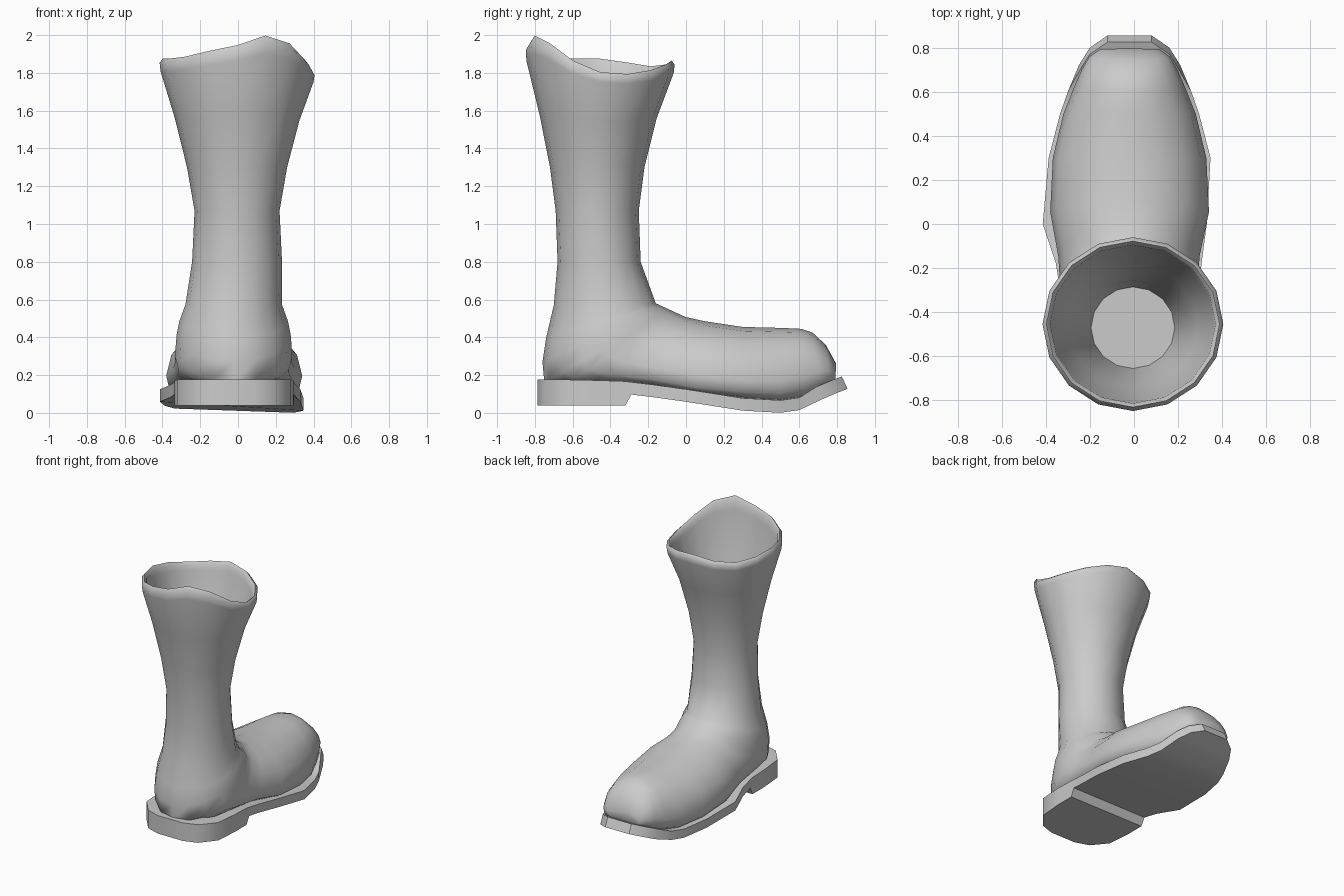
import bpy, bmesh
from math import cos, sin, pi, copysign, radians

cube = bpy.data.objects.get("Cube")
if cube:
    bpy.data.objects.remove(cube, do_unlink=True)

grey = bpy.data.materials.new("plain grey")
grey.use_nodes = True
colour = (0.6, 0.6, 0.6, 1)
grey.diffuse_color = colour
grey.node_tree.nodes["Principled BSDF"].inputs["Base Color"].default_value = colour


def loft(name, rings, smooth_angle):
    """Skin closed rings of equal length and cap both ends."""
    bm = bmesh.new()
    loops = [[bm.verts.new(point) for point in ring] for ring in rings]
    for lower, upper in zip(loops, loops[1:]):
        for i in range(len(lower)):
            j = (i + 1) % len(lower)
            bm.faces.new((lower[i], lower[j], upper[j], upper[i]))
    bm.faces.new(loops[0])
    bm.faces.new(loops[-1])
    bmesh.ops.recalc_face_normals(bm, faces=bm.faces)
    mesh = bpy.data.meshes.new(name)
    bm.to_mesh(mesh)
    bm.free()
    mesh.materials.append(grey)
    part = bpy.data.objects.new(name, mesh)
    bpy.context.collection.objects.link(part)
    bpy.ops.object.select_all(action="DESELECT")
    part.select_set(True)
    bpy.context.view_layer.objects.active = part
    bpy.ops.object.shade_smooth_by_angle(angle=radians(smooth_angle))


# Wavy rim: height around the opening, starting at the toe side
rim_heights = [1.87, 1.85, 1.82, 1.8, 1.81, 1.87, 1.96, 2,
               1.95, 1.92, 1.89, 1.88, 1.88, 1.86, 1.84, 1.85]


def section(front, back, half, centre, square=2, wave=0):
    """Ring between a front/top and a back/bottom point; square flattens its bottom."""
    ring = []
    sides = len(rim_heights)
    for i, height in enumerate(rim_heights):
        c, s = cos(2 * pi * i / sides), sin(2 * pi * i / sides)
        if c < 0:
            c = copysign(abs(c) ** (2 / square), c)
            s = copysign(abs(s) ** (2 / square), s)
        middle = 1 / square
        t = middle + c * (1 - middle if c > 0 else middle)
        y = back[0] + (front[0] - back[0]) * t
        z = back[1] + (front[1] - back[1]) * t
        ring.append((centre + s * half, y, z + wave * (height - rim_heights[0])))
    return ring


def shaft_ring(z, front, back, half, inset=0):
    """Level ring that follows the rim more closely the higher it sits."""
    wave = (max(0, z - 1.3) / 0.56) ** 2
    return section((front - inset, z), (back + inset, z), half - inset, -0.005, 2, wave)


# Shaft, top to bottom: height, front, back, half width
shaft = [
    (1.845, -0.06, -0.848, 0.41),
    (1.8, -0.065, -0.845, 0.405),
    (1.56, -0.155, -0.775, 0.33),
    (1.3, -0.22, -0.72, 0.265),
    (1.07, -0.25, -0.69, 0.225),
    (0.8, -0.24, -0.68, 0.238),
]
wall = 0.035
z, front, back, half = shaft[0]
lining_rings = [shaft_ring(*row, inset=wall) for row in reversed(shaft[:-1])]
rim_ring = shaft_ring(z + 0.02, front, back, half, inset=wall / 2)
shaft_rings = [shaft_ring(*row) for row in shaft]

# Heel: rings fan out around the instep; back point and half width of each
heel = [
    (-0.7, 0.57, 0.255),
    (-0.74, 0.4, 0.288),
    (-0.76, 0.27, 0.302),
    (-0.75, 0.16, 0.307),
    (-0.64, 0.15, 0.31),
    (-0.45, 0.15, 0.31),
    (-0.2, 0.14, 0.32),
]
heel_rings = []
for i, (y, z, half) in enumerate(heel):
    instep = (-0.16 + 0.026 * i, 0.58 - 0.012 * i)
    square = 2 + 0.6 * max(0, i - 3)
    heel_rings.append(section(instep, (y, z), half, -0.023, square))

# Forefoot: top point, bottom point, half width
forefoot = [
    (0.1, 0.485, 0.04, 0.1, 0.36),
    (0.3, 0.455, 0.3, 0.07, 0.348),
    (0.5, 0.45, 0.5, 0.055, 0.3),
    (0.61, 0.445, 0.63, 0.08, 0.25),
    (0.67, 0.425, 0.72, 0.12, 0.215),
    (0.74, 0.36, 0.77, 0.15, 0.182),
    (0.795, 0.26, 0.79, 0.17, 0.135),
]
foot_rings = [section((ty, tz), (by, bz), half, -0.02, 4 - 0.22 * i)
              for i, (ty, tz, by, bz, half) in enumerate(forefoot)]

loft("boot_upper", lining_rings + [rim_ring] + shaft_rings + heel_rings + foot_rings, 60)

# Sole with a stepped heel block: position along the foot, half width, top height
sole = [
    (-0.785, 0.105, 0.177),
    (-0.75, 0.21, 0.177),
    (-0.64, 0.3, 0.176),
    (-0.46, 0.315, 0.172),
    (-0.32, 0.315, 0.167),
    (-0.29, 0.317, 0.163),
    (-0.18, 0.33, 0.15),
    (0, 0.372, 0.125),
    (0.3, 0.367, 0.09),
    (0.5, 0.315, 0.077),
    (0.6, 0.28, 0.09),
    (0.72, 0.23, 0.138),
    (0.8, 0.18, 0.172),
    (0.855, 0.1, 0.193),
]
sole_rings = []
for y, half, top in sole:
    bottom = 0.04 if y < -0.3 else top - 0.066
    centre = -0.02 - max(0, 0.022 - abs(y) * 0.1)
    tilt = 0.035 if 0 < y < 0.7 else 0
    slope = 0.03 if y > 0.7 else 0
    left, right = centre - half, centre + half
    sole_rings.append([
        (left, y, bottom - tilt * left),
        (right, y, bottom - tilt * right),
        (right, y - slope, top - tilt * right),
        (left, y - slope, top - tilt * left),
    ])
loft("sole", sole_rings, 35)
